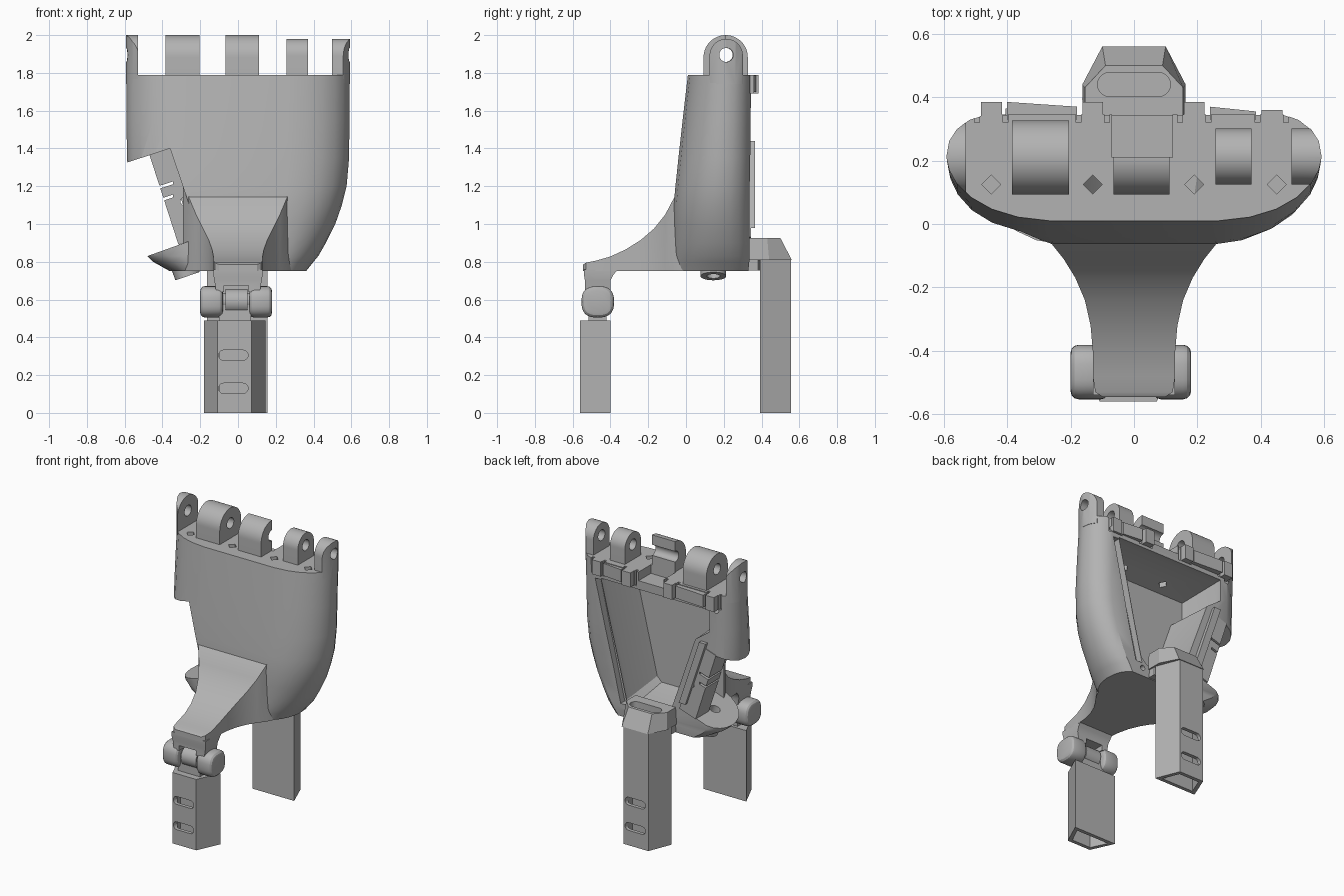
import bpy, bmesh, math

if "Cube" in bpy.data.objects:
    bpy.data.objects.remove(bpy.data.objects["Cube"])

grey = bpy.data.materials.new("light_grey_plastic")
grey.diffuse_color = (0.45, 0.45, 0.45, 1)
grey.use_nodes = True
grey.node_tree.nodes["Principled BSDF"].inputs["Base Color"].default_value = grey.diffuse_color


def loft(name, rings):
    """Closed solid through rings of 3D points."""
    bm = bmesh.new()
    vs = [[bm.verts.new(p) for p in r] for r in rings]
    n = len(vs[0])
    for a, b in zip(vs, vs[1:]):
        for i in range(n):
            bm.faces.new((a[i], a[(i + 1) % n], b[(i + 1) % n], b[i]))
    bm.faces.new(vs[0])
    bm.faces.new(vs[-1])
    bmesh.ops.recalc_face_normals(bm, faces=bm.faces)
    me = bpy.data.meshes.new(name)
    bm.to_mesh(me)
    bm.free()
    me.materials.append(grey)
    ob = bpy.data.objects.new(name, me)
    bpy.context.collection.objects.link(ob)
    return ob


def prism(name, pts, axis, a, b):
    """Extrude a 2D outline along an axis from a to b."""
    put = {'X': lambda p, h: (h, p[0], p[1]),
           'Y': lambda p, h: (p[0], h, p[1]),
           'Z': lambda p, h: (p[0], p[1], h)}[axis]
    return loft(name, [[put(p, h) for p in pts] for h in (a, b)])


def box(name, x0, x1, y0, y1, z0, z1):
    return prism(name, [(x0, y0), (x1, y0), (x1, y1), (x0, y1)], 'Z', z0, z1)


def circle(cx, cy, r, n=32, start=0.0, sweep=2 * math.pi):
    return [(cx + r * math.cos(start + sweep * i / n),
             cy + r * math.sin(start + sweep * i / n)) for i in range(n)]


def stadium(cx, cy, half, r, n=10):
    """Long slot outline with round ends."""
    pts = []
    for s, st in ((1, -math.pi / 2), (-1, math.pi / 2)):
        for i in range(n + 1):
            a = st + math.pi * i / n
            pts.append((cx + s * (half - r) + r * math.cos(a), cy + r * math.sin(a)))
    return pts


def apply(ob, mod):
    bpy.context.view_layer.objects.active = ob
    bpy.ops.object.modifier_apply(modifier=mod.name)


def boolean(ob, tool, op='DIFFERENCE', keep=False):
    m = ob.modifiers.new("bool", 'BOOLEAN')
    m.operation, m.solver, m.object = op, 'EXACT', tool
    apply(ob, m)
    if not keep:
        bpy.data.objects.remove(tool)


def bevel(ob, w, seg=3, angle=40):
    m = ob.modifiers.new("bevel", 'BEVEL')
    m.width, m.segments, m.angle_limit = w, seg, math.radians(angle)
    apply(ob, m)


# ---- palm shell: rounded outline lofted upward ----
OUT = [(.45, 0), (.62, .035), (.76, .11), (.87, .22), (.945, .35), (.985, .48),
       (1, .6), (.985, .75), (.945, .86), (.88, .95), (.8, 1)]


def outline(z, wl, wr, yf, yb):
    right = [(u * wr, yf + t * (yb - yf), z) for u, t in OUT]
    left = [(-u * wl, yf + t * (yb - yf), z) for u, t in reversed(OUT)]
    return right + left


LEVELS = [(.75, .36, .36, -.065, .33), (.8, .45, .40, -.065, .335), (.83, .48, .425, -.065, .335),
          (.9, .50, .465, -.065, .335), (1.0, .52, .515, -.065, .335), (1.1, .55, .55, -.065, .335),
          (1.2, .575, .575, -.056, .337), (1.35, .588, .588, -.04, .34), (1.55, .59, .59, -.018, .342),
          (1.79, .59, .59, .01, .345)]
palm = loft("palm_shell", [outline(*l) for l in LEVELS])
envelope = loft("envelope", [outline(z, .592, .592, .01, .345) for z in (1.6, 2.1)])

# thumb notch through the left side
boolean(palm, prism("cut", [(-.8, 1.255), (-.36, 1.40), (-.2, .93), (-.48, .83), (-.8, .72)], 'Y', -.5, .8))

# cavity open to the back, with a stepped rim
WIN = [(-.42, 1.67), (.41, 1.67), (.22, .88), (.18, .84), (-.06, .84), (-.12, .9), (-.31, 1.44), (-.42, 1.52)]
boolean(palm, loft("cut", [[(x * s, y, 1.27 + (z - 1.27) * s) for x, z in WIN]
                           for s, y in ((.84, .05), (1, .3), (1, .5))]))
boolean(palm, prism("cut", [(.41, 1.66), (.455, 1.66), (.265, .84), (.215, .84)], 'Y', .29, .5))
for x, z in ((.46, 1.715), (-.47, 1.68), (.21, .805)):
    boolean(palm, prism("cut", circle(x, z, .018, 16), 'Y', .26, .5))

# diamond cord holes and the recess behind the middle knuckle
for x in (-.45, -.13, .19, .45):
    boolean(palm, prism("cut", circle(x, .125, .03, 4), 'Z', 1.6, 1.9))
boolean(palm, box("cut", -.07, .122, .21, .5, 1.73, 1.9))
for x in (-.45, -.13, .19, .435):
    for s in (-1, 1):
        boolean(palm, box("cut", x + s * .045 - .008, x + s * .045 + .008, .32, .5, 1.69, 1.9))

# ---- cord clips and raised rims on the back edge ----
for i, x in enumerate((-.45, -.13, .19, .435)):
    y = .385 if i < 3 else .36
    box(f"cord_clip_{i}", x - .033, x + .033, .325, y, 1.69, 1.79)
for i, (x0, x1, y0, y1) in enumerate(((-.4, -.18, .385, .37), (.24, .385, .37, .355))):
    prism(f"back_rim_{i}", [(x0, .33), (x1, .33), (x1, y1), (x0, y0)], 'Z', 1.70, 1.785)

# ---- finger knuckle lugs ----
LUGS = [(-.6, -.53, .21, .117, 2.0), (-.385, -.205, .21, .117, 2.0), (-.065, .112, .21, .117, 2.0),
        (.257, .37, .213, .088, 1.98), (.497, .6, .213, .088, 1.98)]
for i, (x0, x1, cy, r, top) in enumerate(LUGS):
    arch = circle(cy, top - r, r, 24, 0, math.pi) + [(cy - r, top - r), (cy - r, 1.74), (cy + r, 1.74)]
    lug = prism(f"knuckle_lug_{i}", arch, 'X', x0, x1)
    boolean(lug, prism("cut", circle(cy, 1.895, .037), 'X', x0 - .1, x1 + .1))
    if i == 2:  # middle lug is an open hook
        boolean(lug, box("cut", x0 - .1, x1 + .1, .212, .5, 1.6, 2.1))
    if i in (0, 4):  # outer lugs follow the palm outline
        boolean(lug, envelope, 'INTERSECT', keep=True)
bpy.data.objects.remove(envelope)

# ---- thumb hinge strip along the notch ----
strip = prism("thumb_hinge_strip", [(-.47, 1.37), (-.35, 1.41), (-.19, .93), (-.315, .89)], 'Y', .2, .345)
for z in (1.185, 1.115):
    boolean(strip, prism("cut", [(-.5, z - .025), (-.345, z + .025), (-.345, z + .04), (-.5, z - .01)], 'Y', 0, .5))
boolean(strip, prism("cut", circle(-.285, 1.12, .02, 16), 'Y', 0, .5))
prism("thumb_hinge_ridge", [(-.405, 1.44), (-.355, 1.44), (-.2, .98), (-.25, .98)], 'Y', .32, .365)

# thumb pivot boss, tilted along the notch, with a bore through the palm
d = (.32, -.947)


def tilted(name, r, a, b):
    return loft(name, [[(-.29 + u * .947 + d[0] * h, .145 + v, .79 + u * .32 + d[1] * h)
                        for u, v in circle(0, 0, r, 28)] for h in (a, b)])


boss = tilted("thumb_pivot_boss", .068, -.03, .07)
boolean(boss, tilted("cut", .035, -.3, .3))
boolean(palm, tilted("cut", .035, -.3, .3))

# ---- front arm: flared neck sweeping down from the palm ----
NECK = [(-.545, .10, .785), (-.53, .122, .795), (-.48, .13, .805), (-.4, .13, .828), (-.32, .137, .865),
        (-.24, .155, .915), (-.17, .185, .975), (-.11, .222, 1.05), (-.06, .262, 1.145), (0, .29, 1.2)]
loft("front_arm", [[(-w, y, .75), (w, y, .75), (w, y, z), (-w, y, z)] for y, w, z in NECK])
stub = loft("arm_stub", [[(-w, y0, z), (w, y0, z), (w, y1, z), (-w, y1, z)]
                         for z, w, y0, y1 in ((.64, .115, -.535, -.4), (.7, .125, -.535, -.4),
                                              (.73, .13, -.54, -.385), (.76, .13, -.54, -.36))])
boolean(stub, box("cut", -.075, .055, -.7, -.2, .5, .675))

# ---- front hinge: two round cheeks, an axle and a centre barrel ----
for i, (x0, x1) in enumerate(((-.2, -.08), (.06, .18))):
    pts = [(-.467 + .086 * math.copysign(abs(math.cos(a)) ** .75, math.cos(a)),
            .588 + .083 * math.copysign(abs(math.sin(a)) ** .75, math.sin(a)))
           for a in [2 * math.pi * k / 32 for k in range(32)]]
    bevel(prism(f"hinge_cheek_{i}", pts, 'X', x0, x1), .025)
prism("hinge_axle", circle(-.467, .59, .045), 'X', -.1, .08)
prism("hinge_barrel", circle(-.467, .59, .066), 'X', -.065, .05)
box("hinge_web", -.1, .07, -.515, -.42, .47, .57)


# ---- hollow tapered legs with slots ----
def leg(name, cx, y_wide, y_narrow, wide, narrow, top, slot_x):
    def ring(k):
        g = math.copysign(k, y_narrow - y_wide)
        return [(cx - wide + k * 1.5, y_wide + g), (cx + wide - k * 1.5, y_wide + g),
                (cx + narrow - k * .7, y_narrow - g), (cx - narrow + k * .7, y_narrow - g)]
    ob = prism(name, ring(0), 'Z', 0, top)
    boolean(ob, prism("cut", ring(.025), 'Z', -.1, top - .05))
    lo, hi = sorted((y_narrow - .04, y_narrow + .04))
    for z in (.13, .305):
        boolean(ob, prism("cut", stadium(slot_x, z, .078, .027), 'Y', lo, hi))


leg("front_leg", -.018, -.4, -.56, .163, .09, .49, -.025)
leg("back_leg", -.005, .392, .555, .16, .095, .81, 0)

# ---- strap loop on top of the back leg ----
loop = loft("strap_loop", [[(-w, .33, z), (-w, y1, z), (-n, y2, z), (n, y2, z), (w, y1, z), (w, .33, z)]
                           for z, w, n, y1, y2 in ((.755, .155, .13, .38, .395), (.809, .155, .13, .38, .395),
                                                   (.81, .163, .10, .44, .56), (.925, .155, .09, .43, .5))])
boolean(loop, prism("cut", stadium(0, .44, .115, .038), 'Z', .835, 1.2))

# ---- shading ----
bpy.ops.object.select_all(action='DESELECT')
for ob in bpy.context.scene.objects:
    ob.select_set(True)
    bpy.context.view_layer.objects.active = ob
bpy.ops.object.shade_smooth_by_angle(angle=math.radians(28))
